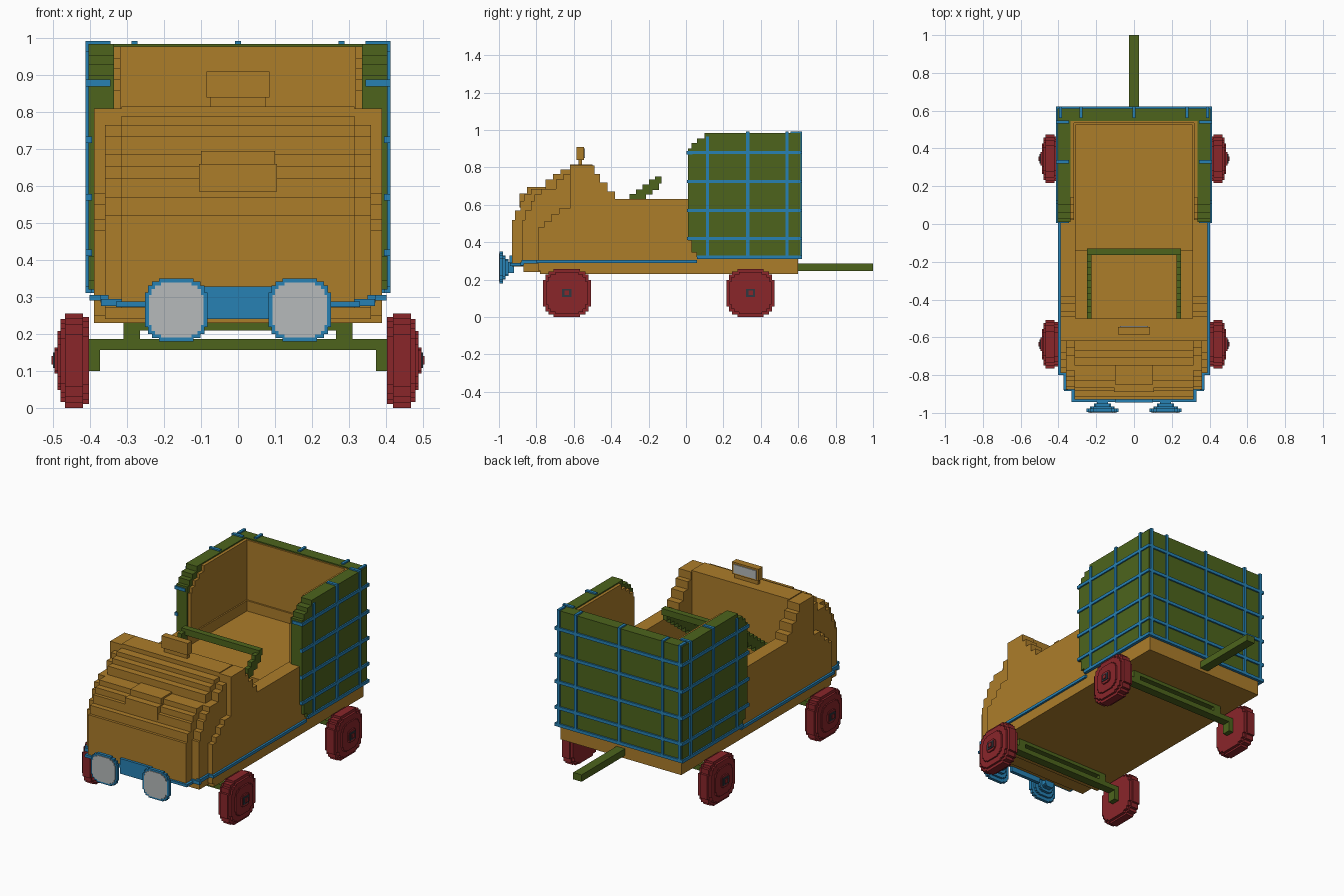
import bpy
import bmesh

cube = bpy.data.objects.get("Cube")
if cube:
    bpy.data.objects.remove(cube, do_unlink=True)


def material(name, red, green, blue):
    """Flat colour given as display values, stored as linear ones."""
    linear = [(c / 255) ** 2.2 for c in (red, green, blue)] + [1]
    mat = bpy.data.materials.new(name)
    mat.use_nodes = True
    mat.diffuse_color = linear
    mat.node_tree.nodes["Principled BSDF"].inputs["Base Color"].default_value = linear
    return mat


ochre = material("ochre wood", 171, 124, 46)
olive = material("olive green", 78, 100, 34)
blue = material("trim blue", 43, 128, 178)
red = material("wheel red", 136, 42, 46)
silver = material("pale silver", 180, 184, 185)
slate = material("dark slate", 52, 58, 66)


class Part:
    """Collects boxes and prisms into one flat-shaded object."""

    def __init__(self, name, mat):
        self.name, self.mat, self.bm = name, mat, bmesh.new()

    def prism(self, outline, axis, low, high):
        def place(point, depth):
            u, v = point
            return {"x": (depth, u, v), "y": (u, depth, v)}[axis]

        bottom = [self.bm.verts.new(place(p, low)) for p in outline]
        top = [self.bm.verts.new(place(p, high)) for p in outline]
        self.bm.faces.new(bottom)
        self.bm.faces.new(top[::-1])
        for i, vert in enumerate(bottom):
            self.bm.faces.new((bottom[i - 1], vert, top[i], top[i - 1]))
        return self

    def box(self, x, y, z, both=False):
        outline = [(y[0], z[0]), (y[1], z[0]), (y[1], z[1]), (y[0], z[1])]
        self.prism(outline, "x", *x)
        if both:
            self.prism(outline, "x", -x[1], -x[0])
        return self

    def pair(self, outline, low, high):
        self.prism(outline, "x", low, high)
        return self.prism(outline, "x", -high, -low)

    def done(self):
        bmesh.ops.recalc_face_normals(self.bm, faces=self.bm.faces)
        mesh = bpy.data.meshes.new(self.name)
        self.bm.to_mesh(mesh)
        self.bm.free()
        mesh.materials.append(self.mat)
        obj = bpy.data.objects.new(self.name, mesh)
        bpy.context.collection.objects.link(obj)


def stairs(points):
    """Join points by square steps, moving up first and then along."""
    outline = [points[0]]
    for (u, v), (next_u, next_v) in zip(points, points[1:]):
        if u != next_u and v != next_v:
            outline.append((u, next_v))
        outline.append((next_u, next_v))
    return outline


def stepped_round(u, v, radius):
    """Square with corners rounded off in small square steps."""
    a, b, c = radius * .9, radius * .77, radius * .55
    quarter = [(radius, c), (a, c), (a, b), (b, b), (b, a), (c, a), (c, radius)]
    outline = []
    for su, sv in ((1, 1), (-1, 1), (-1, -1), (1, -1)):
        corner = [(u + su * p, v + sv * q) for p, q in quarter]
        outline += corner if su == sv else corner[::-1]
    return outline


# Tub: floor, side walls with stepped cowl shoulders, rear wall, seat
tub = Part("tub", ochre)
tub.box(x=(-.39, .39), y=(-.78, .6), z=(.23, .27))
tub.box(x=(-.39, .39), y=(.525, .6), z=(.27, .63))
shoulder = stairs([(.6, .27), (.6, .63), (-.38, .63), (-.38, .67), (-.42, .67),
                   (-.42, .72), (-.46, .72), (-.46, .765), (-.49, .765),
                   (-.49, .81), (-.56, .81), (-.56, .27)])
tub.pair(shoulder, .31, .39)
tub.done()
Part("seat", ochre).box(x=(-.31, .31), y=(-.14, .53), z=(.5, .57)).box(
    x=(-.31, .31), y=(-.14, -.1), z=(.27, .5)).done()

# Hood: three nested stepped layers, the widest set furthest back
hood = Part("hood", ochre)
nose = [(-.93, .27), (-.915, .52), (-.885, .57), (-.865, .62), (-.83, .655),
        (-.75, .685), (-.71, .735), (-.67, .765), (-.62, .79), (-.5, .815)]
hood.prism(stairs(nose) + [(-.5, .27)], "x", -.315, .315)
middle = [(y + .055, z) for y, z in nose if y < -.63] + [(-.5, .79)]
hood.prism(stairs(middle) + [(-.5, .27)], "x", -.36, .36)
outer = [(-.79, .25), (-.76, .48), (-.72, .51), (-.68, .55), (-.62, .58), (-.5, .81)]
hood.prism(stairs(outer) + [(-.5, .25)], "x", -.39, .39)
hood.box(x=(-.36, .36), y=(-.87, -.7), z=(.24, .28))
hood.done()

# Hood vent and rear-view mirror
vent = Part("hood_vent", ochre)
vent.box(x=(-.105, .105), y=(-.89, -.8), z=(.585, .66))
vent.box(x=(-.1, .1), y=(-.85, -.75), z=(.66, .695))
vent.done()
mirror = Part("mirror_housing", ochre)
mirror.box(x=(-.085, .085), y=(-.585, -.545), z=(.84, .91))
mirror.box(x=(-.075, .075), y=(-.575, -.555), z=(.81, .84))
mirror.done()
Part("mirror_glass", silver).box(x=(-.073, .073), y=(-.546, -.54), z=(.85, .9)).done()

# Push bar: cross bar and two stepped arms running down into the footwell
push_bar = Part("push_bar", olive)
push_bar.box(x=(-.25, .25), y=(-.165, -.13), z=(.715, .752))
steps = 10
for i in range(steps):
    y, z = -.165 - i * .034, .7 - i * .026
    push_bar.box(x=(.225, .25), y=(y - .034, y + .02), z=(z - .02, z + .035), both=True)
push_bar.done()

# Basket shell with stepped upper front corners, plus its wooden lining
rim = [(.055, .32), (.055, .345), (.03, .345), (.03, .41), (.01, .41), (.01, .86),
       (.03, .9), (.06, .93), (.1, .955), (.14, .985), (.612, .985), (.612, .32)]
basket = Part("basket", olive)
basket.pair(stairs(rim), .335, .405)
basket.box(x=(-.335, .335), y=(.545, .612), z=(.32, .985))
basket.done()
lining = Part("basket_lining", ochre)
lining.pair(stairs([(.02, .6), (.03, .86), (.06, .89), (.1, .92), (.14, .945),
                    (.545, .978), (.545, .6)]), .318, .336)
lining.box(x=(-.32, .32), y=(.535, .547), z=(.6, .978))
lining.done()

# Basket straps: rings around the sides and back, and uprights over the rim
straps = Part("basket_straps", blue)
for z in (.32, .42, .57, .725, .88):
    front = .06 if z < .4 else .03 if z > .8 else .005
    low, high = z - .009, z + .009
    straps.box(x=(.395, .413), y=(front, .621), z=(low, high), both=True)
    straps.box(x=(-.413, .413), y=(.605, .621), z=(low, high))
straps.box(x=(.345, .413), y=(.004, .035), z=(.87, .888), both=True)
for y, top in ((.115, .964), (.33, .993), (.54, .993)):
    straps.box(x=(.395, .413), y=(y - .009, y + .009), z=(.32, top), both=True)
    straps.box(x=(.345, .413), y=(y - .009, y + .009), z=(top - .02, top), both=True)
for x in (-.39, -.28, 0, .28, .39):
    straps.box(x=(x - .008, x + .008), y=(.6, .621), z=(.32, .993))
    straps.box(x=(x - .008, x + .008), y=(.56, .621), z=(.975, .993))
straps.done()

# Blue trim line around the body, stepping in at the nose
trim = Part("body_trim", blue)
trim.box(x=(.38, .402), y=(-.79, .06), z=(.29, .306), both=True)
trim.box(x=(.35, .372), y=(-.88, -.78), z=(.285, .305), both=True)
trim.box(x=(.36, .402), y=(-.8, -.78), z=(.29, .306), both=True)
trim.box(x=(.305, .37), y=(-.885, -.865), z=(.275, .295), both=True)
trim.box(x=(.305, .33), y=(-.94, -.87), z=(.273, .288), both=True)
trim.box(x=(.09, .33), y=(-.942, -.925), z=(.273, .288), both=True)
trim.box(x=(-.1, .1), y=(-.945, -.925), z=(.24, .328))
trim.done()

# Headlamps: stepped bowl with a pale lens
for side, x in (("left", .167), ("right", -.167)):
    lamp = Part(side + "_headlamp", blue)
    for radius, low, high in ((.085, -.996, -.978), (.065, -.978, -.966),
                              (.045, -.966, -.95), (.03, -.95, -.92)):
        lamp.prism(stepped_round(x, .265, radius), "y", low, high)
    lamp.done()
    lens = Part(side + "_lens", silver)
    lens.prism(stepped_round(x, .265, .074), "y", -1, -.994).done()

# Axles with brackets, and stepped wheels with square hubs
for place, y in (("front", -.637), ("rear", .345)):
    axle = Part(place + "_axle", olive)
    near, far = y - .025, y + .025
    axle.box(x=(-.405, .405), y=(near, far), z=(.157, .187))
    axle.box(x=(.373, .405), y=(near, far), z=(.1, .16), both=True)
    axle.box(x=(.265, .31), y=(near, far), z=(.187, .23), both=True)
    axle.box(x=(-.31, .31), y=(near, far), z=(.21, .23))
    axle.done()
    wheel = Part(place + "_wheels", red)
    hub = Part(place + "_hubs", slate)
    for radius, low, high in ((.118, .403, .42), (.128, .42, .468),
                              (.112, .468, .48), (.08, .48, .488), (.035, .488, .496)):
        wheel.pair(stepped_round(y, .128, radius), low, high)
    hub.box(x=(.49, .5), y=(y - .025, y + .025), z=(.108, .15), both=True)
    wheel.box(x=(.49, .505), y=(y - .012, y + .012), z=(.117, .141), both=True)
    wheel.done()
    hub.done()

# Rear handle
Part("rear_handle", olive).box(x=(-.027, .027), y=(.59, 1), z=(.247, .287)).done()
